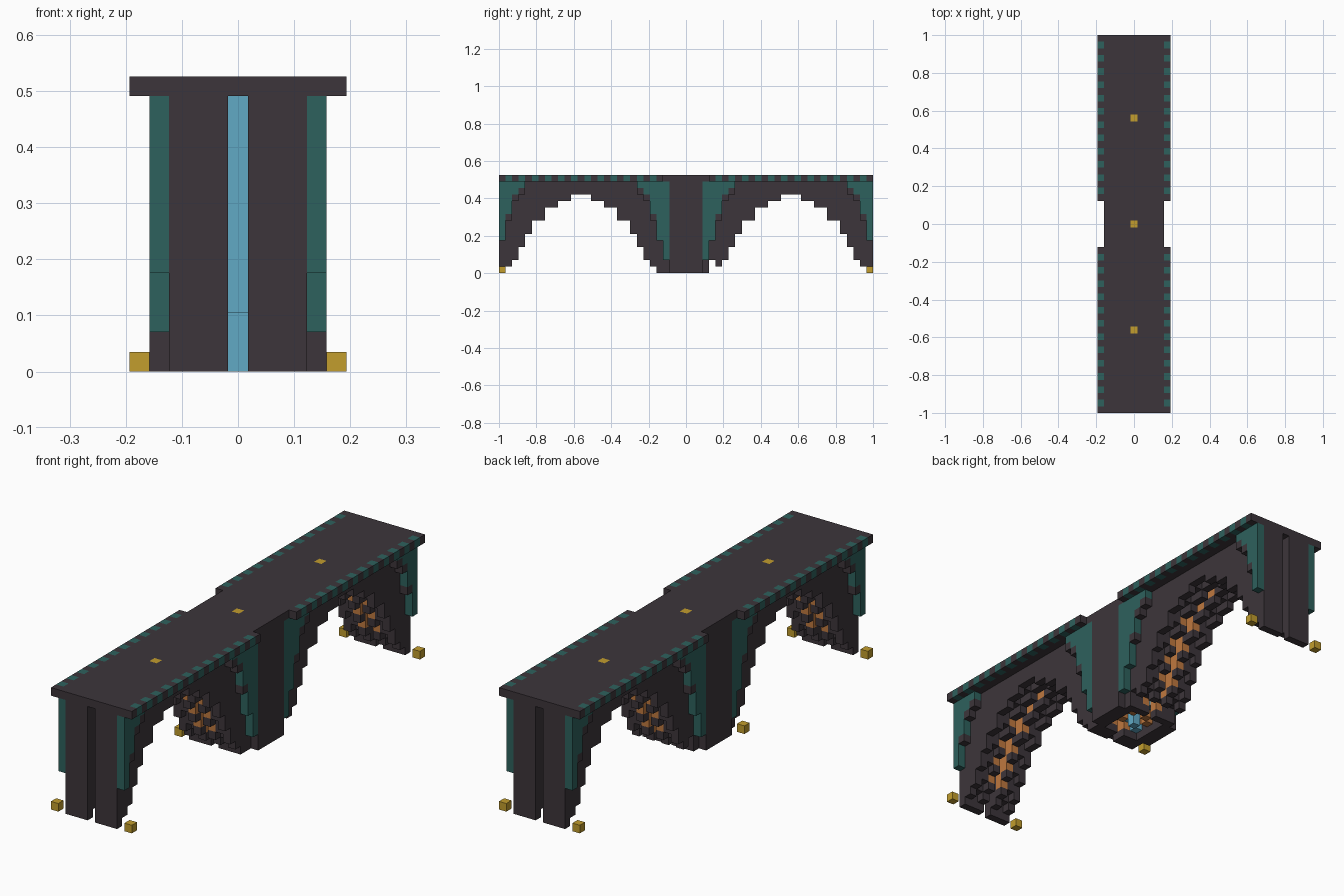
import bpy
import bmesh
from mathutils import Vector

cube = bpy.data.objects.get("Cube")
if cube:
    bpy.data.objects.remove(cube)

LENGTH, HEIGHT = 57, 15          # size in blocks
UNIT = 2 / LENGTH
MID = LENGTH // 2                # block row at the middle of the pier
SPAN = 12                        # rows from an arch crown to its foot


def make_material(name, rgb):
    mat = bpy.data.materials.new(name)
    mat.use_nodes = True
    mat.diffuse_color = (*rgb, 1)
    bsdf = mat.node_tree.nodes["Principled BSDF"]
    bsdf.inputs["Base Color"].default_value = (*rgb, 1)
    bsdf.inputs["Roughness"].default_value = 0.9
    return mat


COLOURS = {
    "dark stone": (0.046, 0.036, 0.043),
    "teal": (0.027, 0.12, 0.11),
    "cyan": (0.12, 0.4, 0.56),
    "gold": (0.54, 0.34, 0.027),
    "orange": (0.52, 0.19, 0.05),
}
NAMES = list(COLOURS)
MATERIALS = [make_material(n, c) for n, c in COLOURS.items()]

cells = {}                       # (x, row, z) -> (part, colour)


def fill(part, colour, xs, rows, zs):
    for x in xs:
        for row in rows:
            for z in zs:
                cells[x, row, z] = (part, colour)


# Underside height of the arch by distance from its crown
ARCH = [12, 12, 11, 11, 10, 10, 8, 8, 6, 4, 2, 1, 0]


def underside(row):
    if row == MID + 4:
        return 2
    near = min(abs(row - SPAN), abs(row - (LENGTH - 1 - SPAN)))
    return ARCH[near] if near <= SPAN else 0


# Arched walls, split by a slot along the centre, with staggered ribs
for row in range(LENGTH):
    if abs(row - MID) <= 2:
        continue
    low = underside(row)
    for x in (-3, -2, -1, 1, 2, 3):
        start = low + (1 if abs(x) == 2 and low > 0 else 0)
        for z in range(start, HEIGHT - 1):
            lining = abs(x) == 1 and z > low and 1 < row < LENGTH - 2
            fill("arch_walls", "orange" if lining else "dark stone",
                 [x], [row], [z])

# Central pier: outer shell and coloured core, open underneath
pier_rows = range(MID - 2, MID + 3)
fill("pier_shell", "dark stone", (-4, -3, 3, 4), pier_rows, range(HEIGHT - 1))
for x in range(-2, 3):
    for row in pier_rows:
        j = row - MID
        start = 3 if x == 0 else 1 + (x + j) % 2
        is_cyan = (x == 0 and abs(j) == 2) or abs(x) + abs(j) >= 3
        fill("pier_core", "cyan" if is_cyan else "orange",
             [x], [row], range(start, HEIGHT - 1))
fill("pier_core", "cyan", [0], [MID], range(3))

# Stepped brackets beside the pier and at both ends
STEPS = [2, 5, 9, 12, 13]
for side in (-4, 4):
    for flip in (False, True):
        def mirrored(r):
            return LENGTH - 1 - r if flip else r
        for k, low in enumerate(STEPS):
            rows = {mirrored(MID - 3 - k)}
            if k:
                rows.add(mirrored(k - 1))
            fill("brackets", "teal", [side], rows, range(low, HEIGHT - 1))
            if k > 1:
                fill("bracket_edges", "dark stone", [side], rows, [low - 1])

# Deck with a notched edge of alternating colours and inlaid markers
top = [HEIGHT - 1]
fill("deck", "dark stone", range(-4, 5), range(LENGTH), top)
for row in range(LENGTH):
    if abs(row - MID) > 3:
        fill("deck", "teal" if row % 2 else "dark stone", (-5, 5), [row], top)
fill("deck", "gold", [0], (SPAN, MID, LENGTH - 1 - SPAN), top)

# Small corner blocks on the ground
fill("corner_blocks", "gold", (-5, 5), (0, LENGTH - 1), [0])
fill("corner_blocks", "gold", [-5], [MID - 4], [0])


def block_face(bm, cell, axis, sign):
    """Add one outward face of a block."""
    u = Vector.Fill(3, 0)
    v = Vector.Fill(3, 0)
    n = Vector.Fill(3, 0)
    n[axis] = sign / 2
    u[(axis + 1) % 3] = 0.5
    v[(axis + 2) % 3] = 0.5 * sign
    centre = Vector((cell[0], cell[1] - MID, cell[2] + 0.5)) + n
    corners = (-u - v, u - v, u + v, v - u)
    return bm.faces.new([bm.verts.new((centre + c) * UNIT) for c in corners])


# Build each part from its exposed block faces
for part in sorted({p for p, _ in cells.values()}):
    bm = bmesh.new()
    for cell, (owner, colour) in cells.items():
        if owner != part:
            continue
        for axis in range(3):
            for sign in (-1, 1):
                beside = list(cell)
                beside[axis] += sign
                if tuple(beside) not in cells:
                    face = block_face(bm, cell, axis, sign)
                    face.material_index = NAMES.index(colour)
    bmesh.ops.remove_doubles(bm, verts=bm.verts, dist=UNIT / 100)
    bmesh.ops.dissolve_limit(bm, angle_limit=0.01, verts=bm.verts,
                             edges=bm.edges, delimit={"MATERIAL"})
    mesh = bpy.data.meshes.new(part)
    bm.to_mesh(mesh)
    bm.free()
    for mat in MATERIALS:
        mesh.materials.append(mat)
    bpy.context.collection.objects.link(bpy.data.objects.new(part, mesh))
